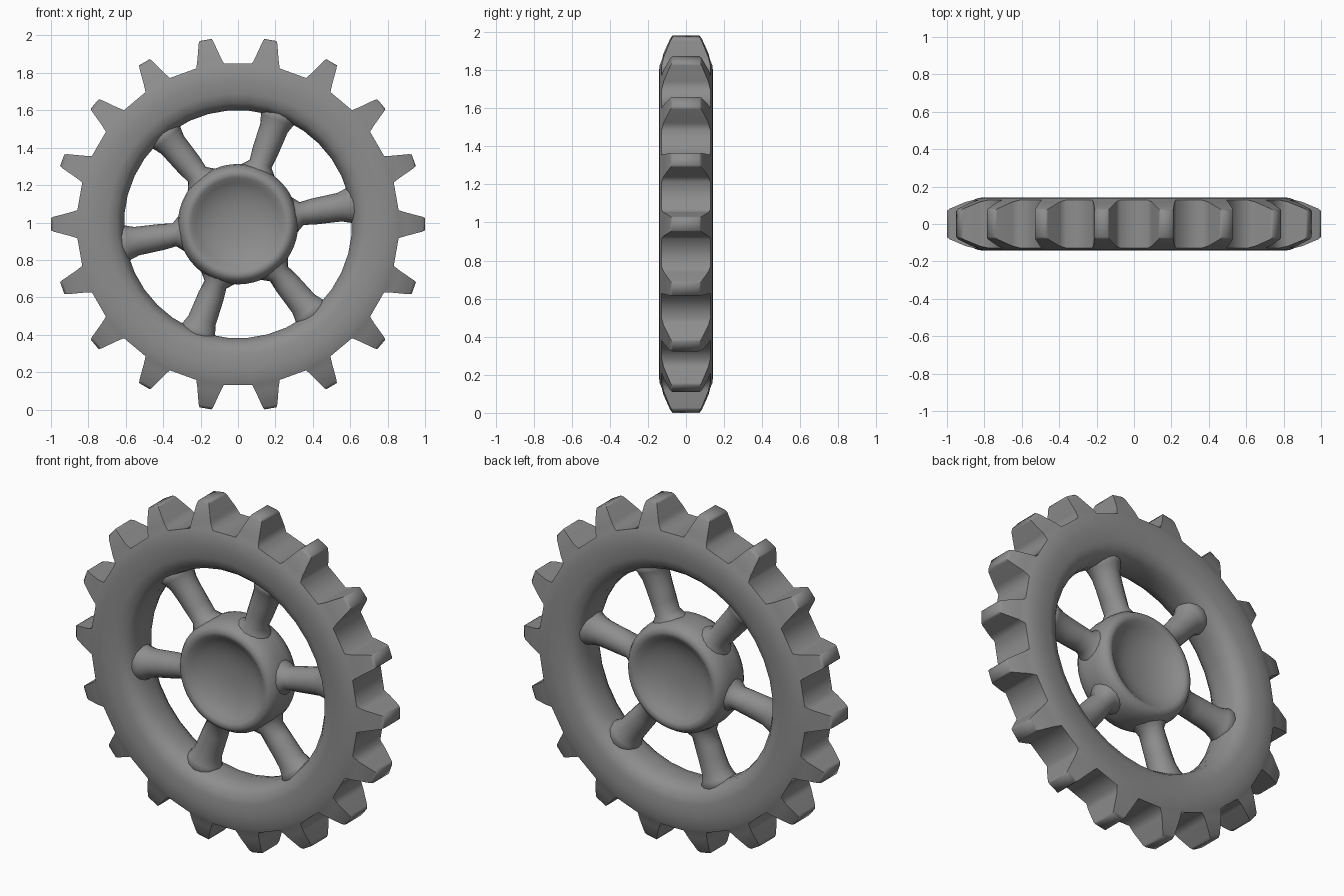
import bpy, bmesh
from math import sin, cos, pi, radians
from mathutils import Vector

cube = bpy.data.objects.get("Cube")
if cube:
    bpy.data.objects.remove(cube, do_unlink=True)

CENTRE = 0.991
TEETH = 18
SPOKES = 6

steel = bpy.data.materials.new("grey steel")
GREY = (0.27, 0.27, 0.27, 1)
steel.diffuse_color = GREY
steel.use_nodes = True
steel.node_tree.nodes["Principled BSDF"].inputs["Base Color"].default_value = GREY


def polar(r, a, y):
    return Vector((r * cos(a), y, r * sin(a)))


def finish(name, bm, angle=180):
    """Turn the bmesh into a smooth shaded object at wheel height."""
    bmesh.ops.recalc_face_normals(bm, faces=bm.faces[:])
    me = bpy.data.meshes.new(name)
    bm.to_mesh(me)
    bm.free()
    me.materials.append(steel)
    ob = bpy.data.objects.new(name, me)
    ob.location.z = CENTRE
    bpy.context.collection.objects.link(ob)
    bpy.ops.object.select_all(action="DESELECT")
    ob.select_set(True)
    bpy.context.view_layer.objects.active = ob
    bpy.ops.object.shade_smooth_by_angle(angle=radians(angle))
    return ob


def bridge(bm, a, b, closed=True):
    n = len(a)
    return [bm.faces.new((a[i], a[(i + 1) % n], b[(i + 1) % n], b[i]))
            for i in range(n if closed else n - 1)]


def mirrored(half):
    """Complete a front half profile of (radius, depth) with its back half."""
    return [(r, -d) for r, d in half] + [(r, d) for r, d in reversed(half)]


# Rim: a swept closed section; every second outer face grows into a tooth
bm = bmesh.new()
section = mirrored([(0.61, 0.035), (0.622, 0.085), (0.65, 0.122), (0.7, 0.139),
                    (0.77, 0.142), (0.835, 0.14), (0.862, 0.128)])
steps = TEETH * 2
rings = [[bm.verts.new(polar(r, (k - 0.5) * 2 * pi / steps, y)) for r, y in section]
         for k in range(steps)]
outer = len(section) // 2 - 1
bases = []
for k in range(steps):
    faces = bridge(bm, rings[k], rings[(k + 1) % steps])
    if k % 2 == 0:
        bases.append((faces[outer], k * 2 * pi / steps))

# Teeth: each is drawn out in tapering stages of radius, half width, half depth
for face, a in bases:
    for radius, wide, deep in ((0.9, 0.062, 0.118), (0.985, 0.04, 0.082), (1.0, 0.033, 0.07)):
        face = bmesh.ops.extrude_discrete_faces(bm, faces=[face])["faces"][0]
        side = Vector((-sin(a), 0, cos(a)))
        for v in face.verts:
            s = 1 if v.co.dot(side) > 0 else -1
            d = 1 if v.co.y > 0 else -1
            v.co = polar(radius, a, d * deep) + side * s * wide
finish("toothed_rim", bm, 65)

# Hub: a lathed disc dished on both faces
bm = bmesh.new()
hub = mirrored([(0.06, 0.048), (0.12, 0.056), (0.18, 0.075), (0.225, 0.1),
                (0.25, 0.12), (0.272, 0.127), (0.295, 0.115), (0.314, 0.085),
                (0.322, 0.04)])
sides = 48
circles = [[bm.verts.new(polar(r, i * 2 * pi / sides, y)) for i in range(sides)]
           for r, y in hub]
for a, b in zip(circles, circles[1:]):
    bridge(bm, a, b)
for ring, (r, y) in ((circles[0], hub[0]), (circles[-1], hub[-1])):
    middle = bm.verts.new((0, y * 0.95, 0))
    for i in range(sides):
        bm.faces.new((ring[i], ring[(i + 1) % sides], middle))
finish("dished_hub", bm)

# Spokes: oval sections flared into the hub and the rim
bm = bmesh.new()
stations = [(0.28, 0.12, 0.1), (0.315, 0.088, 0.088), (0.345, 0.062, 0.077),
            (0.41, 0.07, 0.073), (0.49, 0.074, 0.073), (0.55, 0.077, 0.078),
            (0.595, 0.092, 0.088), (0.65, 0.13, 0.105)]
for k in range(SPOKES):
    a = radians(9.5) + k * 2 * pi / SPOKES
    side = Vector((-sin(a), 0, cos(a)))
    loops = [[bm.verts.new(polar(r, a, deep * sin(t * pi / 8)) + side * wide * cos(t * pi / 8))
              for t in range(16)] for r, wide, deep in stations]
    for p, q in zip(loops, loops[1:]):
        bridge(bm, p, q)
    bm.faces.new(loops[0])
    bm.faces.new(loops[-1])
finish("spokes", bm)
